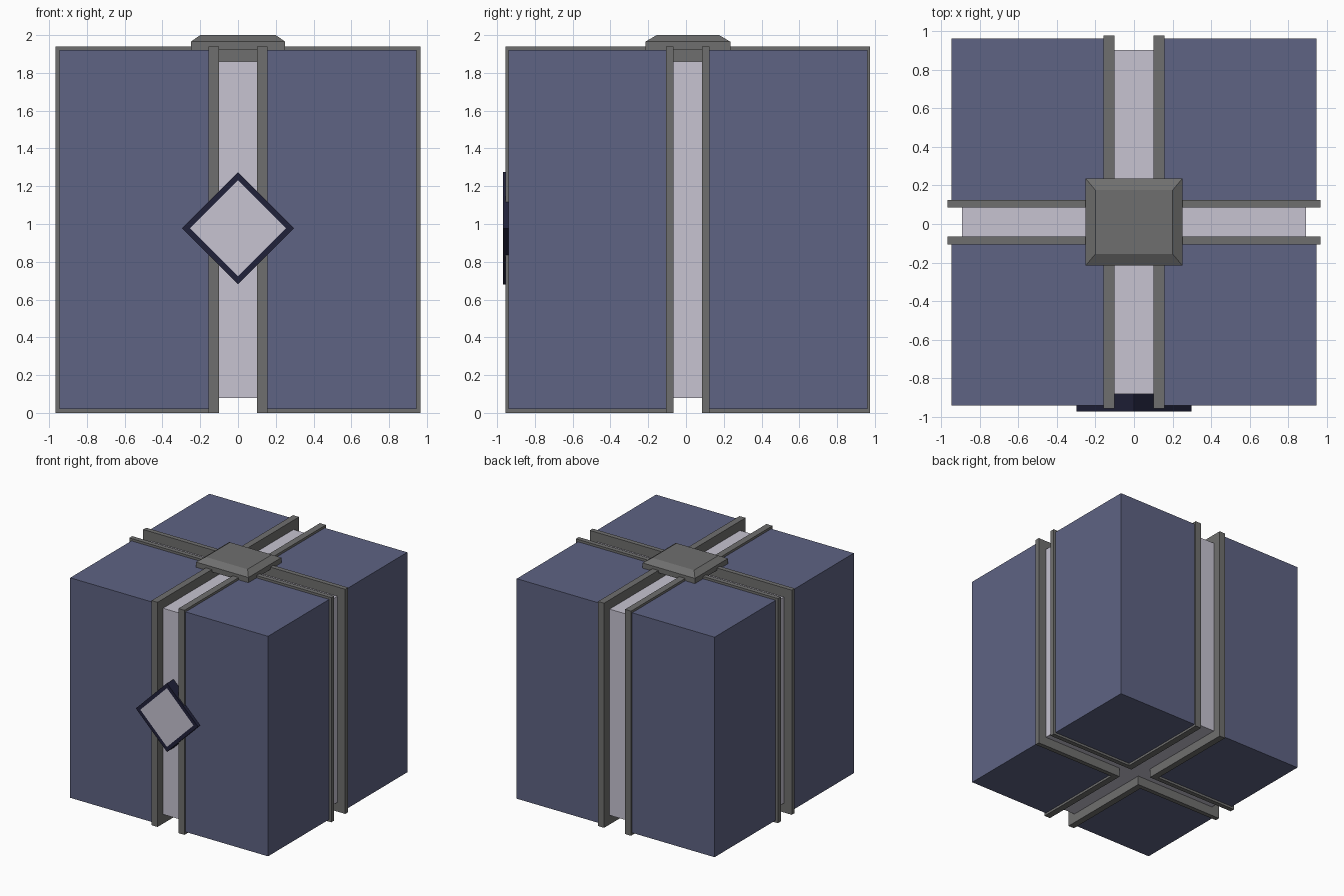
import bpy, bmesh
from math import pi
from mathutils import Matrix, Vector

if "Cube" in bpy.data.objects:
    bpy.data.objects.remove(bpy.data.objects["Cube"])

YC = 0.01  # the crate body sits slightly behind centre because of the clasp


def material(name, rgb):
    m = bpy.data.materials.new(name)
    m.use_nodes = True
    m.diffuse_color = (*rgb, 1)
    m.node_tree.nodes["Principled BSDF"].inputs["Base Color"].default_value = (*rgb, 1)
    return m


blue = material("slate blue", (0.112, 0.125, 0.227))
grey = material("metal grey", (0.159, 0.159, 0.157))
pale = material("pale lilac", (0.57, 0.55, 0.64))
navy = material("dark navy", (0.0144, 0.0152, 0.042))


def add_box(bm, lo, hi):
    lo, hi = Vector(lo), Vector(hi)
    size = Matrix.Diagonal((*(hi - lo), 1))
    return bmesh.ops.create_cube(bm, size=1, matrix=Matrix.Translation((lo + hi) / 2) @ size)


def finish(name, bm, *mats):
    bmesh.ops.recalc_face_normals(bm, faces=bm.faces)
    mesh = bpy.data.meshes.new(name)
    bm.to_mesh(mesh)
    bm.free()
    for m in mats:
        mesh.materials.append(m)
    ob = bpy.data.objects.new(name, mesh)
    bpy.context.collection.objects.link(ob)
    return ob


def boxes(name, mat, *spans):
    bm = bmesh.new()
    for lo, hi in spans:
        add_box(bm, lo, hi)
    return finish(name, bm, mat)


def mirror_quadrants(ob):
    ob.location.y = YC
    mod = ob.modifiers.new("quadrants", "MIRROR")
    mod.use_axis = (True, True, False)
    mod.use_mirror_merge = False


# Four corner blocks
mirror_quadrants(boxes("corner_block", blue, ((0.13, 0.1, 0.02), (0.945, 0.95, 1.92))))

# Rails lining the channels, an L shape in each quadrant
mirror_quadrants(boxes("channel_rail", grey,
                       ((0.10, 0.075, 0), (0.157, 0.965, 1.94)),
                       ((0.157, 0.075, 0), (0.965, 0.115, 1.94))))

# Cross-shaped core showing between the rails
core = boxes("inner_core", pale,
             ((-0.1, -0.89, 0.08), (0.1, 0.89, 1.86)),
             ((-0.89, -0.075, 0.08), (-0.1, 0.075, 1.86)),
             ((0.1, -0.075, 0.08), (0.89, 0.075, 1.86)))
core.location.y = YC

# Cap with sloped rim, and the stem holding it
bm = bmesh.new()
add_box(bm, (-0.25, -0.225, 1.92), (0.25, 0.225, 1.965))
top = max(bm.faces, key=lambda f: f.calc_center_median().z)
raised = bmesh.ops.extrude_discrete_faces(bm, faces=[top])["faces"][0]
for v in raised.verts:
    v.co = (v.co.x * 0.8, v.co.y * 0.735, 2.0)
add_box(bm, (-0.1, -0.075, 1.85), (0.1, 0.075, 1.925))
finish("top_cap", bm, grey).location.y = YC

# Diamond clasp with an inset pale face
bm = bmesh.new()
side = 0.297 * 2 ** 0.5
add_box(bm, (-side / 2, -0.97, -side / 2), (side / 2, -0.875, side / 2))
bm.transform(Matrix.Translation((0, 0, 0.977)) @ Matrix.Rotation(pi / 4, 4, "Y"))
front = min(bm.faces, key=lambda f: f.calc_center_median().y)
bmesh.ops.inset_individual(bm, faces=[front], thickness=0.043)
front.material_index = 1
finish("front_clasp", bm, navy, pale)
